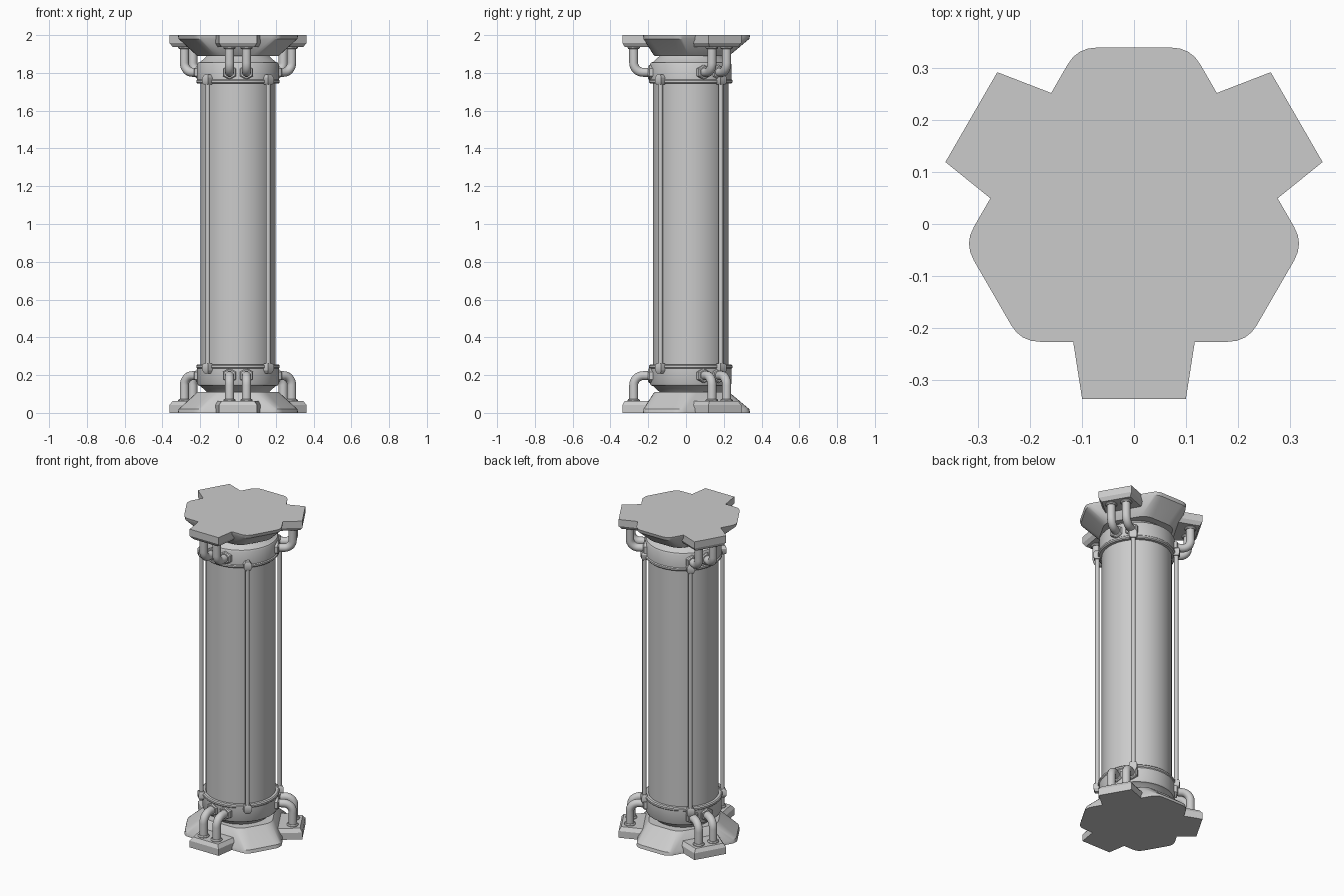
import bpy, bmesh, math
from mathutils import Vector, Matrix

if "Cube" in bpy.data.objects:
    bpy.data.objects.remove(bpy.data.objects["Cube"])

metal = bpy.data.materials.new("grey_metal")
metal.use_nodes = True
metal.diffuse_color = (0.6, 0.6, 0.6, 1)
metal.node_tree.nodes["Principled BSDF"].inputs["Base Color"].default_value = (0.6, 0.6, 0.6, 1)

MID = Vector((0, 0.025, 1))      # axis and mid height of the column
PAD_TURNS = (0, 120, 240)


def circle(r, z, n=32):
    return [Vector((r * math.cos(a), r * math.sin(a), z))
            for a in (math.tau * (i + 0.5) / n for i in range(n))]


def loft(bm, rings):
    """Skin a stack of closed rings and cap both ends."""
    loops = [[bm.verts.new(p) for p in ring] for ring in rings]
    n = len(loops[0])
    for a, b in zip(loops, loops[1:]):
        for i in range(n):
            j = (i + 1) % n
            bm.faces.new((a[i], a[j], b[j], b[i]))
    bm.faces.new(loops[0][::-1])
    bm.faces.new(loops[-1])


def turned(rings, degrees):
    spin = Matrix.Rotation(math.radians(degrees), 3, "Z")
    return [[spin @ p for p in ring] for ring in rings]


def finish(name, bm, mirror=True):
    """Bottom parts are repeated at the top by mirroring about mid height."""
    bmesh.ops.recalc_face_normals(bm, faces=bm.faces)
    bmesh.ops.translate(bm, verts=bm.verts, vec=(0, 0, -MID.z))
    mesh = bpy.data.meshes.new(name)
    bm.to_mesh(mesh)
    bm.free()
    mesh.materials.append(metal)
    ob = bpy.data.objects.new(name, mesh)
    bpy.context.collection.objects.link(ob)
    ob.location = MID
    bpy.ops.object.select_all(action="DESELECT")
    ob.select_set(True)
    bpy.context.view_layer.objects.active = ob
    bpy.ops.object.shade_smooth_by_angle(angle=math.radians(32))
    if mirror:
        m = ob.modifiers.new("top_copy", "MIRROR")
        m.use_axis = (False, False, True)
        m.use_mirror_merge = False


# Central shaft
bm = bmesh.new()
loft(bm, [circle(0.2, 0.2), circle(0.2, 1.8)])
finish("shaft", bm, mirror=False)

# Collar with tapered neck and thin upper lip
bm = bmesh.new()
profile = [(0.165, 0.09), (0.165, 0.11), (0.2, 0.142), (0.212, 0.146), (0.217, 0.155),
           (0.217, 0.235), (0.222, 0.24), (0.222, 0.25), (0.216, 0.256), (0.19, 0.256)]
loft(bm, [circle(r, z) for r, z in profile])
finish("collar", bm)


# Flared base: a triangle with rounded, cut-off corners
def base_ring(side, tip, rounding, z):
    corner = Vector(((side - tip / 2) / math.cos(math.radians(30)), tip, z))
    start = corner + Vector((-rounding, 0, 0))
    end = corner + rounding * Vector((0.5, -0.866, 0))
    arc = [(1 - t) ** 2 * start + 2 * t * (1 - t) * corner + t * t * end
           for t in (0, 0.25, 0.5, 0.75, 1)]
    lobe = arc + [Vector((-p.x, p.y, z)) for p in reversed(arc)]
    ring = []
    for k in range(3):
        # clockwise order: right half of a lobe, then left half of the next
        ring += turned([lobe[:5]], -120 * k)[0] + turned([lobe[5:]], -120 * (k + 1))[0]
    return ring


bm = bmesh.new()
loft(bm, [base_ring(0.252, 0.315, 0.037, 0), base_ring(0.25, 0.31, 0.037, 0.02),
          base_ring(0.2, 0.215, 0.05, 0.1), base_ring(0.192, 0.205, 0.05, 0.11)])
finish("flared_base", bm)


# Pads that carry the pipes, wider towards the axis
def pad_ring(inset, z):
    outer, inner = 0.362 - inset, 0.17
    return [Vector(p) for p in ((-0.1 + inset, -outer, z), (0.1 - inset, -outer, z),
                                (0.13 - inset, -inner, z), (-0.13 + inset, -inner, z))]


bm = bmesh.new()
for turn in PAD_TURNS:
    loft(bm, turned([pad_ring(0, 0), pad_ring(0, 0.042), pad_ring(0.014, 0.064)], turn))
finish("pipe_pads", bm)

# Bent pipes running from the pads into the collar
PIPE_X, PIPE_Y, PIPE_Z, BEND = 0.045, -0.302, 0.197, 0.05


def pipe_ring(x, y, z, angle, r=0.024, n=16):
    """Ring whose normal points up at angle 0 and towards the axis at 90 degrees."""
    tilt = Matrix.Rotation(-angle, 3, "X")
    return [tilt @ p + Vector((x, y, z)) for p in circle(r, 0, n)]


pipes, nuts = bmesh.new(), bmesh.new()
for turn in PAD_TURNS:
    for x in (-PIPE_X, PIPE_X):
        path = [pipe_ring(x, PIPE_Y, 0.05, 0)]
        for i in range(9):
            a = math.radians(90 * i / 8)
            path.append(pipe_ring(x, PIPE_Y + BEND * (1 - math.cos(a)),
                                  PIPE_Z - BEND + BEND * math.sin(a), a))
        path.append(pipe_ring(x, -0.19, PIPE_Z, math.pi / 2))
        loft(pipes, turned(path, turn))
        # Round foot on the pad and six-sided nut on the collar
        foot = [pipe_ring(x, PIPE_Y, z, 0, r) for z, r in ((0.055, 0.033), (0.068, 0.033), (0.074, 0.028))]
        loft(nuts, turned(foot, turn))
        nut = [pipe_ring(x, y, PIPE_Z, math.pi / 2, r, 6)
               for y, r in ((-0.225, 0.034), (-0.219, 0.04), (-0.19, 0.04))]
        loft(nuts, turned(nut, turn))
finish("bent_pipes", pipes)
finish("pipe_nuts", nuts)


# Four slim rods, clamped to both collars
ROD_R = 0.226


def box_ring(w, d, z):
    return [Vector((ROD_R + sx * d, sy * w, z)) for sx, sy in ((-1, -1), (1, -1), (1, 1), (-1, 1))]


rods, clamps = bmesh.new(), bmesh.new()
for turn in (45, 135, 225, 315):
    shift = Vector((ROD_R, 0, 0))
    loft(rods, turned([[p + shift for p in circle(0.0125, z, 12)] for z in (0.22, 1.78)], turn))
    loft(clamps, turned([box_ring(0.012, 0.012, 0.208), box_ring(0.023, 0.02, 0.225),
                         box_ring(0.023, 0.02, 0.25), box_ring(0.016, 0.015, 0.262)], turn))
finish("rods", rods, mirror=False)
finish("rod_clamps", clamps)
